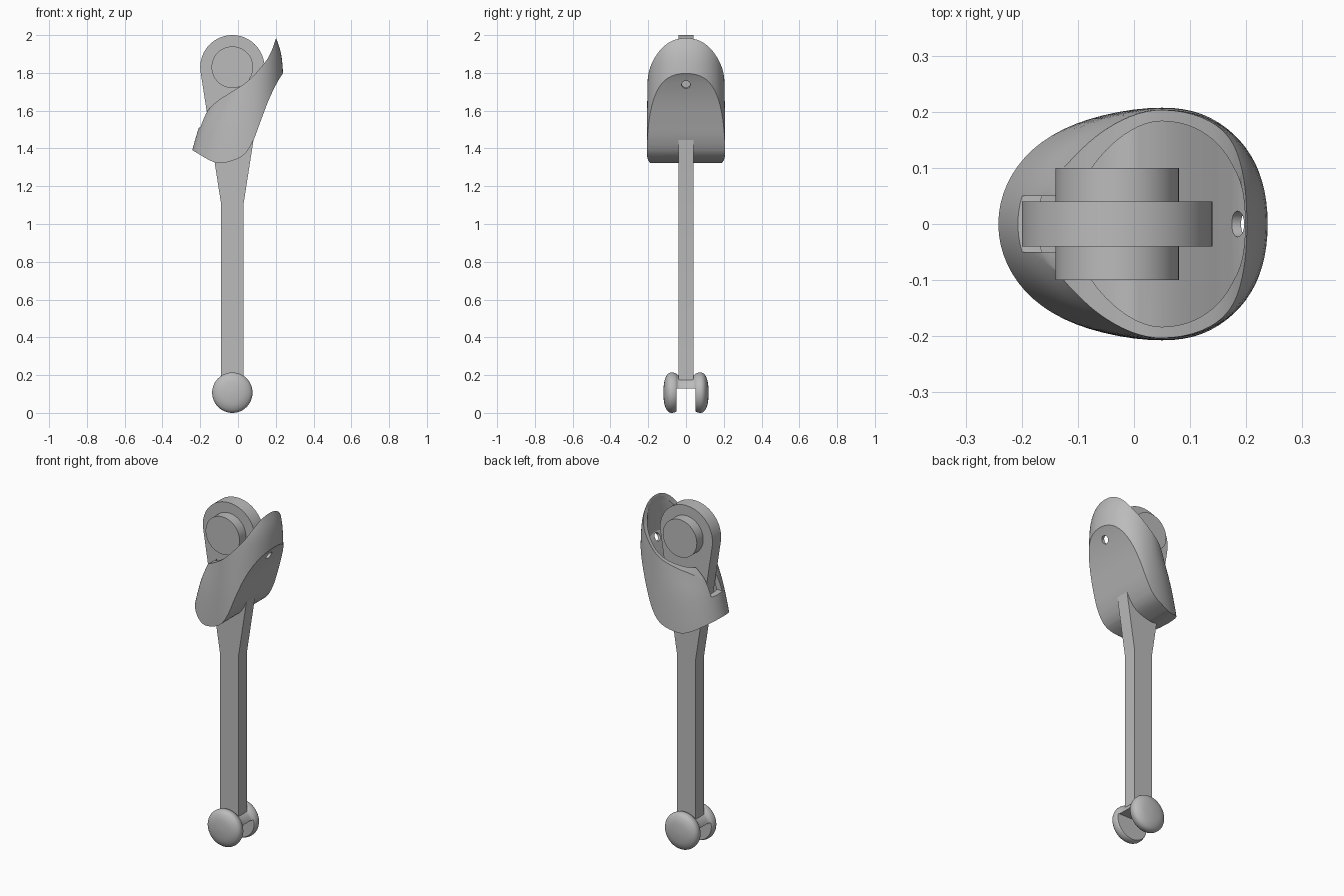
import bpy, bmesh, math
from mathutils import Vector

cube = bpy.data.objects.get("Cube")
if cube:
    bpy.data.objects.remove(cube, do_unlink=True)

# One plain grey for every part
grey = bpy.data.materials.new("plain_grey")
grey.use_nodes = True
GREY = (0.5, 0.5, 0.5, 1)
grey.diffuse_color = GREY
bsdf = next(n for n in grey.node_tree.nodes if n.type == 'BSDF_PRINCIPLED')
bsdf.inputs["Base Color"].default_value = GREY
bsdf.inputs["Roughness"].default_value = 0.6


def loft(name, rings):
    """Solid skinned through equal-length rings, capped at both ends."""
    bm = bmesh.new()
    loops = [[bm.verts.new(p) for p in ring] for ring in rings]
    n = len(loops[0])
    for a, b in zip(loops, loops[1:]):
        for i in range(n):
            j = (i + 1) % n
            bm.faces.new((a[i], a[j], b[j], b[i]))
    bm.faces.new(loops[0][::-1])
    bm.faces.new(loops[-1])
    bmesh.ops.recalc_face_normals(bm, faces=bm.faces)
    mesh = bpy.data.meshes.new(name)
    bm.to_mesh(mesh)
    bm.free()
    mesh.materials.append(grey)
    obj = bpy.data.objects.new(name, mesh)
    bpy.context.scene.collection.objects.link(obj)
    return obj


def prism(name, outline, half):
    """Side outline in x, z extruded across y."""
    return loft(name, [[(x, y, z) for x, z in outline] for y in (-half, half)])


def box(name, x0, x1, z0, z1, half):
    return prism(name, [(x0, z0), (x1, z0), (x1, z1), (x0, z1)], half)


def turned(name, origin, axis, profile, n=48):
    """Solid of revolution; profile is (distance along axis, radius)."""
    axis = Vector(axis).normalized()
    u = axis.orthogonal().normalized()
    v = axis.cross(u)
    o = Vector(origin)
    ang = [2 * math.pi * i / n for i in range(n)]
    return loft(name, [[o + axis * d + r * (u * math.cos(a) + v * math.sin(a))
                        for a in ang] for d, r in profile])


def spline(points, steps=4):
    """Smooth curve through the points."""
    pts = [Vector(p) for p in points]
    pts = [2 * pts[0] - pts[1]] + pts + [2 * pts[-1] - pts[-2]]
    out = []
    for a, b, c, d in zip(pts, pts[1:], pts[2:], pts[3:]):
        for s in range(steps):
            t = s / steps
            out.append(0.5 * (2 * b + (c - a) * t + (2 * a - 5 * b + 4 * c - d) * t ** 2
                              + (3 * b - a - 3 * c + d) * t ** 3))
    return out + [pts[-2]]


def boolean(obj, tool, op):
    tool.hide_render = True
    mod = obj.modifiers.new("cut", 'BOOLEAN')
    mod.operation, mod.object, mod.solver = op, tool, 'EXACT'
    bpy.context.view_layer.objects.active = obj
    bpy.ops.object.modifier_apply(modifier=mod.name)
    bpy.data.objects.remove(tool, do_unlink=True)


def egg_tube(name, levels, n=72):
    """Egg-shaped sections; each level is (z, left x, right x, half width)."""
    mid = 0.05
    rings = []
    for z, left, right, half in spline(levels):
        ring = []
        for i in range(n):
            a = 2 * math.pi * i / n
            c, s = math.cos(a), math.sin(a)
            e = 2 / 2.2 if c > 0 else 1
            reach = right - mid if c > 0 else mid - left
            x = mid + math.copysign(abs(c) ** e, c) * reach
            ring.append((x, math.copysign(abs(s) ** e, s) * half, z))
        rings.append(ring)
    return loft(name, rings)


def smooth(obj, angle=30):
    bpy.ops.object.select_all(action='DESELECT')
    obj.select_set(True)
    bpy.context.view_layer.objects.active = obj
    bpy.ops.object.shade_smooth_by_angle(angle=math.radians(angle))


# Flat arm with a tapered neck and a round head
HEAD = (-0.03, 1.83)
arc = [math.radians(-9 + 198 * i / 40) for i in range(41)]
outline = [(HEAD[0] + 0.17 * math.cos(a), HEAD[1] + 0.17 * math.sin(a)) for a in arc]
outline += [(-0.09, 1.11), (-0.09, 0.16), (0.03, 0.16), (0.03, 1.11)]
arm = prism("arm", outline, 0.04)

# Round boss through the head
boss = turned("head_boss", (HEAD[0], 0, HEAD[1]), (0, 1, 0), [(-0.1, 0.11), (0.1, 0.11)], 64)

# Forked foot: two domed cheeks around a slot
half = [(0, 0.09), (0.04, 0.092), (0.055, 0.103), (0.08, 0.107), (0.098, 0.097),
        (0.111, 0.073), (0.117, 0.045), (0.12, 0.012)]
side = spline(half, 3)
foot = turned("forked_foot", (-0.03, 0, 0.107), (0, 1, 0),
              [(-d, r) for d, r in side[:0:-1]] + [tuple(p) for p in side])
boolean(foot, box("slot_cutter", -0.3, 0.3, -0.1, 0.13, 0.05), 'DIFFERENCE')

# Cupped shell: egg tube trimmed by a curved side outline
outer = [(1.26, -0.27, 0.235, 0.205), (1.39, -0.242, 0.238, 0.207), (1.53, -0.2, 0.24, 0.207),
         (1.66, -0.14, 0.24, 0.205), (1.8, -0.08, 0.238, 0.202), (1.9, -0.03, 0.228, 0.196),
         (1.98, 0, 0.203, 0.175), (2.1, 0.02, 0.15, 0.13)]
shell = egg_tube("cupped_shell", outer)
rim = spline([(-0.3, 1.44), (-0.207, 1.52), (-0.16, 1.6), (-0.11, 1.65), (-0.05, 1.69),
              (0.05, 1.755), (0.13, 1.84), (0.17, 1.9), (0.2, 1.98), (0.22, 2.06)])
under = spline([(0.3, 1.87), (0.24, 1.8), (0.2, 1.735), (0.16, 1.65), (0.12, 1.545), (0.08, 1.44),
                (0.035, 1.37), (-0.03, 1.335), (-0.12, 1.325), (-0.24, 1.39), (-0.3, 1.425)])
boolean(shell, prism("trim", rim + [Vector((0.3, 2.06))] + under, 0.4), 'INTERSECT')

# Hollow inside the shell, with a floor following the underside
hollow = egg_tube("hollow", [(z, a + 0.035, min(b - 0.006, 0.2), h - 0.02)
                             for z, a, b, h in outer])
floor = spline([(0.3, 1.9), (0.2, 1.77), (0.16, 1.69), (0.12, 1.59), (0.07, 1.48),
                (0.02, 1.42), (-0.05, 1.4), (-0.3, 1.46)])
boolean(hollow, prism("hollow_trim", floor + [Vector((-0.3, 2.2)), Vector((0.3, 2.2))], 0.4),
        'INTERSECT')
boolean(shell, hollow, 'DIFFERENCE')

# Clearance slot for the arm and a small through hole
boolean(shell, box("clearance", -0.3, 0, 1.51, 2.2, 0.05), 'DIFFERENCE')
boolean(shell, turned("hole_cutter", (0.195, 0, 1.74), (1, 0, -0.4),
                      [(-0.1, 0.023), (0.1, 0.023)], 24), 'DIFFERENCE')

for part in (arm, boss, foot, shell):
    smooth(part)
